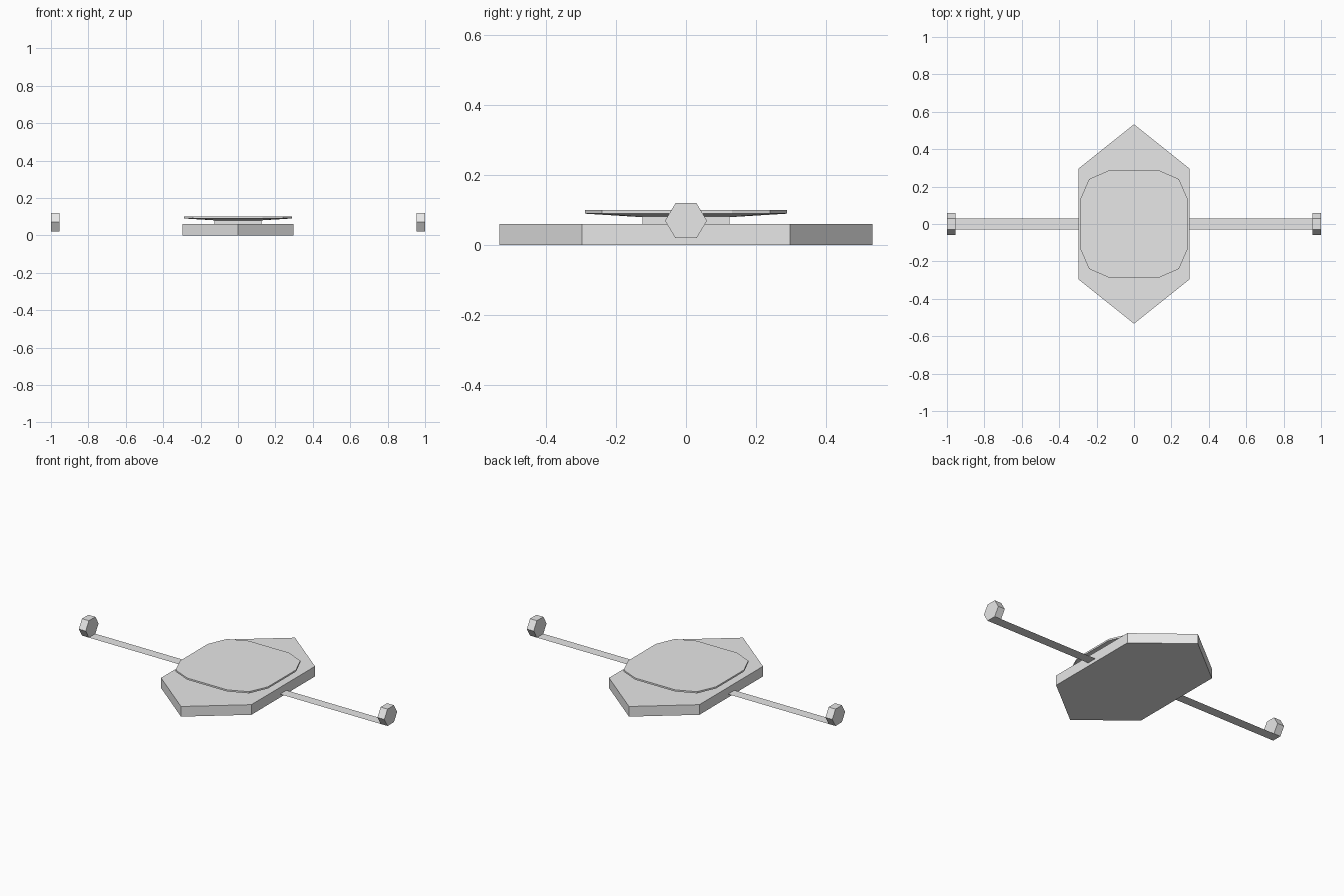
import bpy
import bmesh
from mathutils import Vector

cube = bpy.data.objects.get("Cube")
if cube:
    bpy.data.objects.remove(cube)

grey = bpy.data.materials.new("light_grey")
grey.use_nodes = True
grey.diffuse_color = (0.8, 0.8, 0.8, 1)
grey.node_tree.nodes["Principled BSDF"].inputs["Base Color"].default_value = (0.8, 0.8, 0.8, 1)


def finish(name, bm):
    mesh = bpy.data.meshes.new(name)
    bm.to_mesh(mesh)
    bm.free()
    mesh.materials.append(grey)
    obj = bpy.data.objects.new(name, mesh)
    bpy.context.scene.collection.objects.link(obj)
    return obj


def prism(name, outline, depth):
    """Extrude a closed outline of 3D points along depth."""
    bm = bmesh.new()
    face = bm.faces.new([bm.verts.new(p) for p in outline])
    ext = bmesh.ops.extrude_face_region(bm, geom=[face], use_keep_orig=True)
    moved = [g for g in ext["geom"] if isinstance(g, bmesh.types.BMVert)]
    bmesh.ops.translate(bm, vec=Vector(depth), verts=moved)
    bmesh.ops.recalc_face_normals(bm, faces=bm.faces)
    return finish(name, bm)


# Six-sided base slab, pointed at front and back
W, CORNER, TIP = 0.296, 0.297, 0.533
prism("base_slab",
      [(W, -CORNER, 0), (W, CORNER, 0), (0, TIP, 0),
       (-W, CORNER, 0), (-W, -CORNER, 0), (0, -TIP, 0)],
      (0, 0, 0.06))

# Square neck between slab and dish
N = 0.125
square = [(N, -N), (N, N), (-N, N), (-N, -N)]
prism("neck", [(x, y, 0.06) for x, y in square], (0, 0, 0.02))

# Twelve-sided dish, tapering down to the neck
rim = [(sx * x, sy * y) for x, y in ((0.288, 0.131), (0.24, 0.24), (0.131, 0.288))
       for sx in (-1, 1) for sy in (-1, 1)]
bm = bmesh.new()
for points, z in ((square, 0.08), (rim, 0.09), (rim, 0.1)):
    for x, y in points:
        bm.verts.new((x, y, z))
bmesh.ops.convex_hull(bm, input=bm.verts)
bmesh.ops.dissolve_limit(bm, angle_limit=0.01, verts=bm.verts, edges=bm.edges)
bmesh.ops.recalc_face_normals(bm, faces=bm.faces)
finish("dish", bm)

# Flat side arms, each ending in a hexagonal pod
hexagon = [(-0.03, 0.02), (0.03, 0.02), (0.06, 0.07),
           (0.03, 0.12), (-0.03, 0.12), (-0.06, 0.07)]
for side, s in (("left", 1), ("right", -1)):
    prism(side + "_pod", [(s * 0.955, y, z) for y, z in hexagon], (s * 0.045, 0, 0))
    bm = bmesh.new()
    x0, x1 = sorted((s * 0.29, s * 0.955))
    bm.faces.new([bm.verts.new((x, y, 0.02)) for x, y in
                  ((x0, -0.03), (x1, -0.03), (x1, 0.03), (x0, 0.03))])
    finish(side + "_arm", bm)
